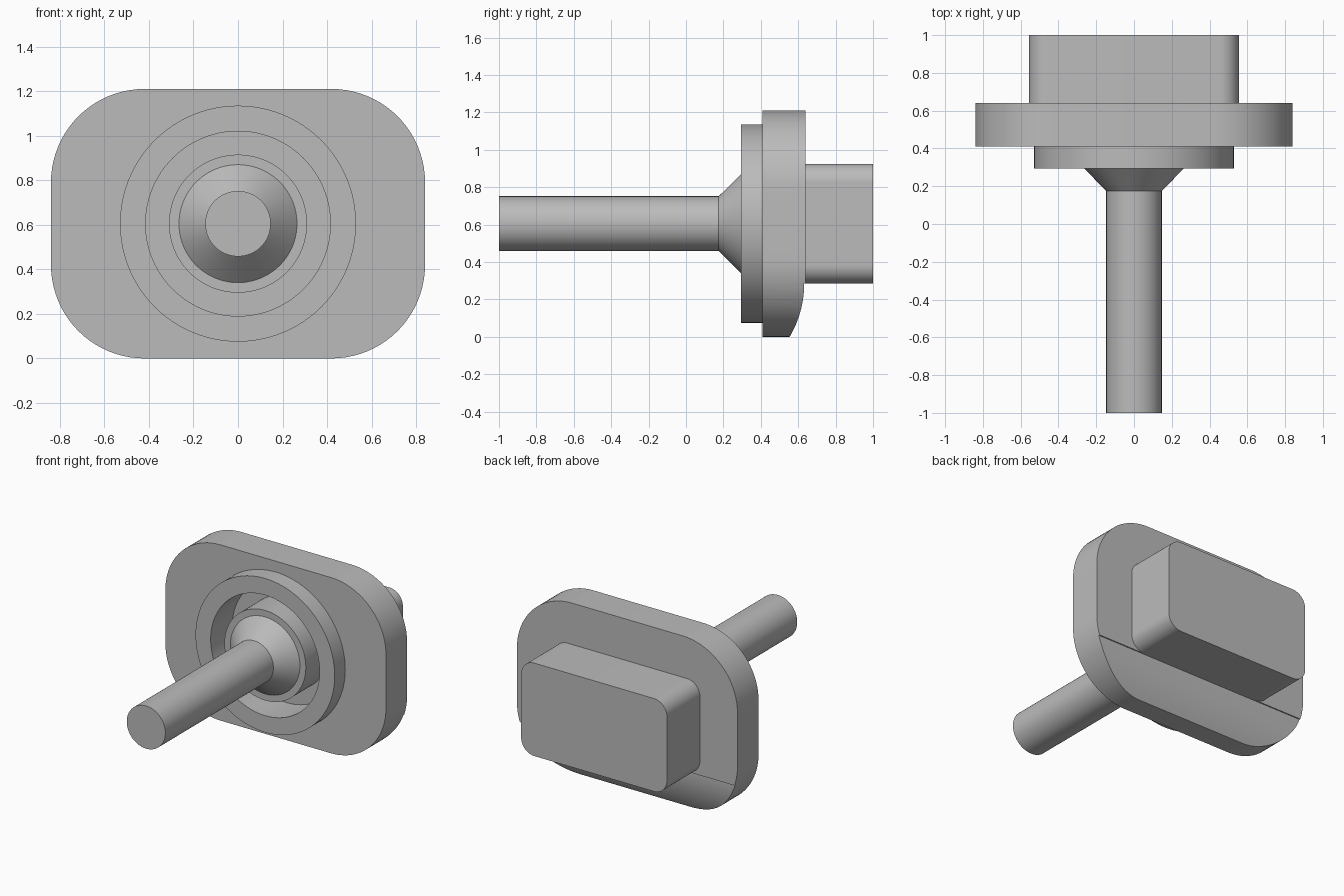
import bpy, bmesh
from math import pi, sin, cos, radians
from mathutils import Vector, Matrix

cube = bpy.data.objects.get("Cube")
if cube:
    bpy.data.objects.remove(cube, do_unlink=True)

MID = 0.605          # height of the main axis
PLATE_BACK = 0.64
UNDERCUT_TOP = 0.285

grey = bpy.data.materials.new("plain grey")
grey.use_nodes = True
colour = (0.5, 0.5, 0.5, 1)
grey.diffuse_color = colour
grey.node_tree.nodes["Principled BSDF"].inputs["Base Color"].default_value = colour


def finish(name, bm):
    bmesh.ops.recalc_face_normals(bm, faces=bm.faces)
    mesh = bpy.data.meshes.new(name)
    bm.to_mesh(mesh)
    bm.free()
    mesh.materials.append(grey)
    obj = bpy.data.objects.new(name, mesh)
    bpy.context.collection.objects.link(obj)
    return obj


def prism(name, points, sweep):
    """Closed outline extruded along the sweep vector."""
    bm = bmesh.new()
    face = bm.faces.new([bm.verts.new(p) for p in points])
    ext = bmesh.ops.extrude_face_region(bm, geom=[face], use_keep_orig=True)
    moved = [v for v in ext["geom"] if isinstance(v, bmesh.types.BMVert)]
    bmesh.ops.translate(bm, verts=moved, vec=Vector(sweep))
    return finish(name, bm)


def rounded_block(name, half_w, half_h, radius, y0, y1, steps=20):
    """Rounded rectangle facing along y."""
    points = []
    for i, (sx, sz) in enumerate([(1, 1), (-1, 1), (-1, -1), (1, -1)]):
        for k in range(steps + 1):
            a = (i + k / steps) * pi / 2
            points.append((sx * (half_w - radius) + radius * cos(a), y0,
                           MID + sz * (half_h - radius) + radius * sin(a)))
    return prism(name, points, (0, y1 - y0, 0))


def lathe(name, profile, steps=96):
    """Spin (radius, y) points about the main axis."""
    bm = bmesh.new()
    verts = [bm.verts.new((r, y, MID)) for r, y in profile]
    edges = [bm.edges.new(pair) for pair in zip(verts, verts[1:])]
    bmesh.ops.spin(bm, geom=verts + edges, cent=(0, 0, MID), axis=(0, 1, 0),
                   angle=2 * pi, steps=steps, use_duplicate=False)
    bmesh.ops.remove_doubles(bm, verts=bm.verts, dist=0.0001)
    return finish(name, bm)


def activate(obj):
    bpy.ops.object.select_all(action='DESELECT')
    obj.select_set(True)
    bpy.context.view_layer.objects.active = obj


def cut(target, cutter):
    cutter.hide_render = True
    mod = target.modifiers.new("cut", 'BOOLEAN')
    mod.operation = 'DIFFERENCE'
    mod.solver = 'EXACT'
    mod.object = cutter
    activate(target)
    bpy.ops.object.modifier_apply(modifier=mod.name)
    bpy.data.objects.remove(cutter, do_unlink=True)


# Wide mounting plate
plate = rounded_block("mounting_plate", 0.84, 0.605, 0.42, 0.41, PLATE_BACK)

# Round pocket in the plate behind the groove
cut(plate, lathe("pocket_cutter", [(0, 0.3), (0.417, 0.3), (0.417, 0.532), (0, 0.532)]))

# Curved undercut along the lower back edge, with a thin ledge at its top
arc_r, arc_y = 0.56, 0.072
arc = [(-1, arc_y + arc_r * cos(a), UNDERCUT_TOP - arc_r * sin(a))
       for a in (0.64 * i / 16 for i in range(17))]
arc += [(-1, 0.9, arc[-1][2]), (-1, 0.9, UNDERCUT_TOP)]
cut(plate, prism("undercut_cutter", arc, (2, 0, 0)))

# Block on the back
block = rounded_block("rear_block", 0.555, 0.32, 0.1, PLATE_BACK, 1.0)

# Front ring, groove, collar, cone and shaft turned as one part
shaft = lathe("ring_and_shaft", [
    (0.53, 0.41), (0.53, 0.295), (0.415, 0.295), (0.415, 0.53),
    (0.31, 0.53), (0.31, 0.295), (0.265, 0.295), (0.147, 0.175),
    (0.147, -1), (0, -1)])
# The open turned shell must face outwards: its end cap looks to the front
bm = bmesh.new()
bm.from_mesh(shaft.data)
cap = min(bm.faces, key=lambda f: f.calc_center_median().y)
if cap.normal.y > 0:
    bmesh.ops.reverse_faces(bm, faces=bm.faces)
bm.to_mesh(shaft.data)
bm.free()

for obj in (plate, block, shaft):
    activate(obj)
    bpy.ops.object.shade_smooth_by_angle(angle=radians(25))
